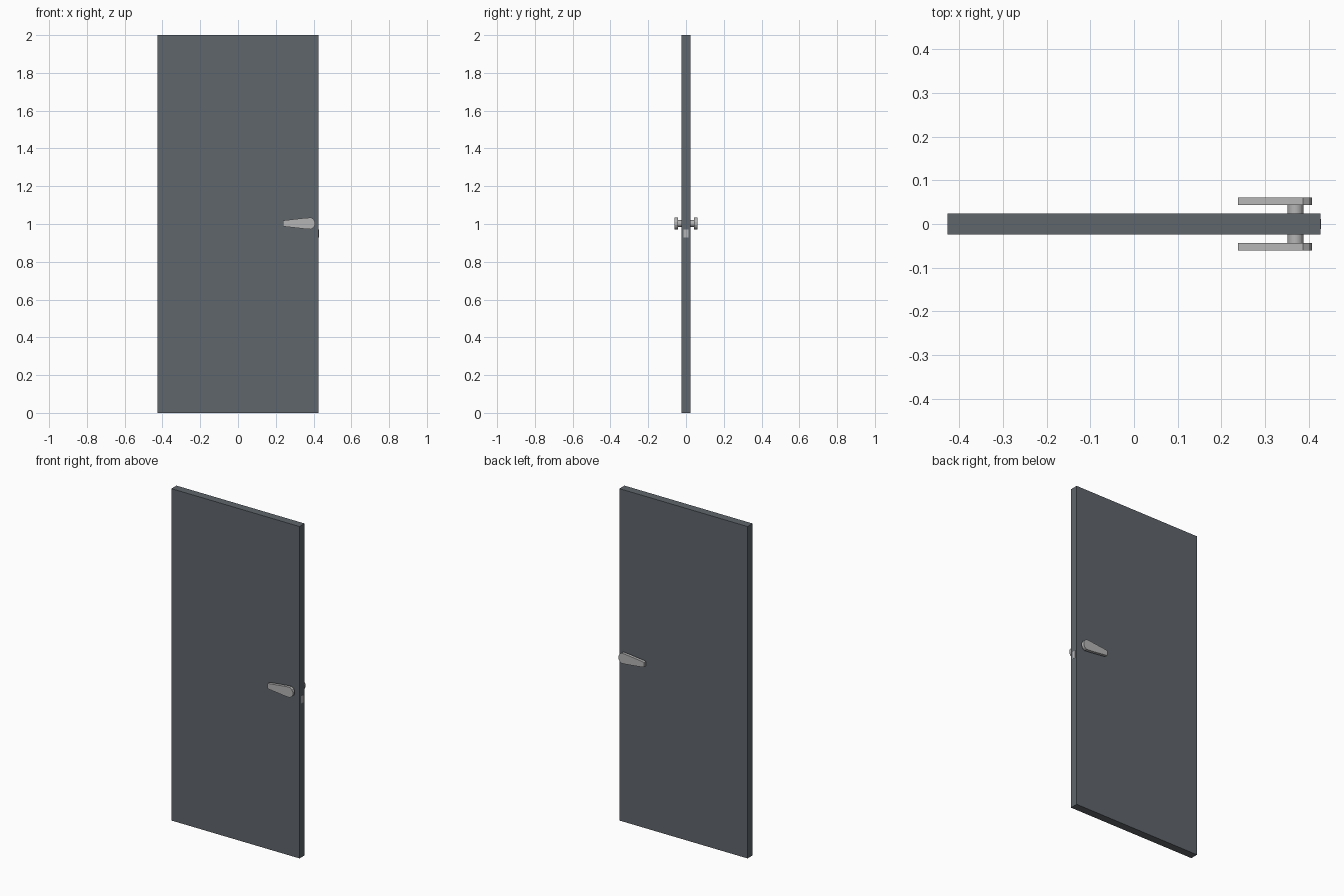
import bpy, bmesh, math
from mathutils import Vector

if "Cube" in bpy.data.objects:
    bpy.data.objects.remove(bpy.data.objects["Cube"])


def material(name, rgb):
    m = bpy.data.materials.new(name)
    m.diffuse_color = (*rgb, 1)
    m.use_nodes = True
    m.node_tree.nodes["Principled BSDF"].inputs["Base Color"].default_value = m.diffuse_color
    return m


GREY = material("slate grey", (0.115, 0.132, 0.15))
METAL = material("brushed metal", (0.46, 0.46, 0.46))
TEAL = material("dark teal", (0.02, 0.08, 0.08))


def finish(name, bm, mat):
    bmesh.ops.recalc_face_normals(bm, faces=bm.faces)
    me = bpy.data.meshes.new(name)
    bm.to_mesh(me)
    bm.free()
    me.materials.append(mat)
    ob = bpy.data.objects.new(name, me)
    bpy.context.collection.objects.link(ob)
    return ob


def box(name, lo, hi, mat):
    bm = bmesh.new()
    bmesh.ops.create_cube(bm, size=1)
    lo, hi = Vector(lo), Vector(hi)
    for v in bm.verts:
        v.co = (lo + hi) / 2 + v.co * (hi - lo)
    return finish(name, bm, mat)


def prism(name, outline, y0, y1, mat):
    """Extrude an x-z outline along y."""
    bm = bmesh.new()
    face = bm.faces.new([bm.verts.new((x, y0, z)) for x, z in outline])
    out = bmesh.ops.extrude_face_region(bm, geom=[face])
    for v in out["geom"]:
        if isinstance(v, bmesh.types.BMVert):
            v.co.y = y1
    return finish(name, bm, mat)


# door leaf
box("door_panel", (-0.427, -0.024, 0), (0.427, 0.024, 2), GREY)

# lever outline: slim tip, widening to a chamfered grip end
upper = [(0.238, 0.014), (0.25, 0.017), (0.355, 0.029), (0.387, 0.031), (0.401, 0.022), (0.408, 0.008)]
lever = [(x, 1.003 + z) for x, z in upper] + [(x, 1.003 - z) for x, z in reversed(upper)]
neck = [(0.37 + 0.018 * math.cos(i * math.tau / 24), 1.003 + 0.018 * math.sin(i * math.tau / 24))
        for i in range(24)]

# lever and neck on both sides of the door
for side, s in (("front", -1), ("back", 1)):
    prism(side + "_lever", lever, s * 0.043, s * 0.061, METAL)
    prism(side + "_lever_neck", neck, s * 0.02, s * 0.044, METAL)

# latch plate on the opening edge
box("latch_plate", (0.42, -0.012, 0.928), (0.428, 0.012, 0.972), METAL)

# concealed hinge blocks set inside the hinge edge
for name, z in (("upper_hinge", 1.865), ("lower_hinge", 0.915)):
    box(name, (-0.425, -0.016, z - 0.045), (-0.403, 0.0, z + 0.045), TEAL)
